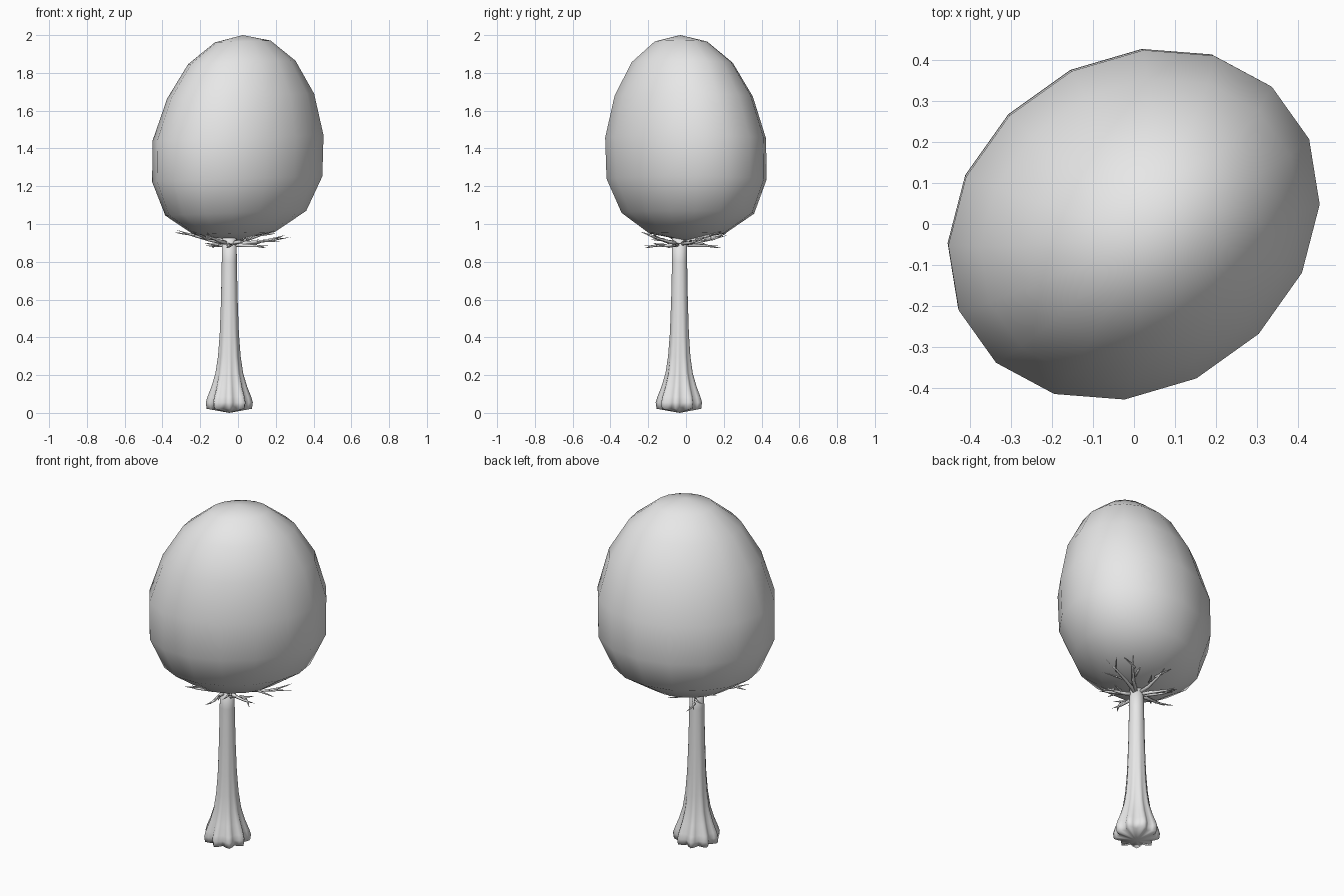
import bpy, bmesh, math
from mathutils import Vector

if "Cube" in bpy.data.objects:
    bpy.data.objects.remove(bpy.data.objects["Cube"])

grey = bpy.data.materials.new("plain_grey")
grey.diffuse_color = (0.8, 0.8, 0.8, 1)
grey.use_nodes = True
grey.node_tree.nodes["Principled BSDF"].inputs["Base Color"].default_value = grey.diffuse_color


def loft(bm, rings, start=None, end=None):
    """Skin rings of points; optional pole points close the ends."""
    vs = [[bm.verts.new(p) for p in r] for r in rings]
    n = len(vs[0])
    for a, b in zip(vs, vs[1:]):
        for i in range(n):
            j = (i + 1) % n
            bm.faces.new((a[i], a[j], b[j], b[i]))
    for pole, ring in ((start, vs[0]), (end, vs[-1])):
        if pole is not None:
            c = bm.verts.new(pole)
            for i in range(n):
                bm.faces.new((c, ring[i], ring[(i + 1) % n]))


def finish(name, bm):
    bmesh.ops.recalc_face_normals(bm, faces=bm.faces[:])
    me = bpy.data.meshes.new(name)
    bm.to_mesh(me)
    bm.free()
    for p in me.polygons:
        p.use_smooth = True
    me.materials.append(grey)
    ob = bpy.data.objects.new(name, me)
    bpy.context.collection.objects.link(ob)
    return ob


# Egg-shaped crown: oval in plan along a diagonal, leaning slightly
# each ring: z, scale, centre x, centre y
crown_rings = [(0.95, 0.47, -0.02, 0.005), (1.057, 0.82, -0.012, 0.01),
               (1.237, 0.99, -0.004, 0.003), (1.455, 0.995, 0.0, -0.002),
               (1.677, 0.855, 0.014, -0.012), (1.855, 0.625, 0.02, -0.02),
               (1.966, 0.325, 0.025, -0.026)]
ax_u, ax_v = Vector((0.455, 0.05)), Vector((0.023, 0.428))
rings = []
for z, s, cx, cy in crown_rings:
    ring = []
    for i in range(16):
        t = 2 * math.pi * i / 16
        p = (ax_u * math.cos(t) + ax_v * math.sin(t)) * s
        ring.append((cx + p.x, cy + p.y, z + 0.034 * p.x - 0.008 * p.y))
    rings.append(ring)
bm = bmesh.new()
loft(bm, rings, (-0.02, 0.005, 0.912), (0.025, -0.03, 2.0))
finish("crown", bm)

# Trunk: slender, flaring to a fluted root foot
TX, TY = -0.046, -0.034
# each ring: z, radius, flute depth
trunk_rings = [(0.022, 0.105, 0.16), (0.055, 0.112, 0.13), (0.085, 0.105, 0.12),
               (0.14, 0.087, 0.10), (0.21, 0.069, 0.08), (0.30, 0.058, 0.05),
               (0.42, 0.050, 0.03), (0.60, 0.044, 0.01), (0.80, 0.040, 0.0),
               (0.93, 0.038, 0.0)]
rings = []
for z, r, d in trunk_rings:
    ring = []
    for i in range(36):
        t = 2 * math.pi * i / 36 - math.pi / 2
        rr = r * (1 + d * math.cos(9 * (t + math.pi / 2)))
        ring.append((TX + rr * math.cos(t), TY + rr * math.sin(t), z))
    rings.append(ring)
bm = bmesh.new()
loft(bm, rings, (TX, TY, 0.0), (TX, TY, 0.94))
finish("trunk", bm)


# Thin bare twigs spreading under the crown
def twig(bm, a, b, r, bend):
    a, b = Vector(a), Vector(b)
    side = (b - a).cross(Vector((0, 0, 1))).normalized()
    up = side.cross(b - a).normalized()
    rs = []
    for k in (0, 0.35, 0.7):
        c = a.lerp(b, k) + (side * bend - up * abs(bend) * 0.5) * math.sin(math.pi * k)
        w = r * (1 - 0.75 * k)
        rs.append([c + side * w * math.cos(q) + up * w * math.sin(q)
                   for q in (math.pi * 2 * i / 5 for i in range(5))])
    loft(bm, rs, a, b)


# tips of the main twigs
tips = [(0.28, 0.10, 0.93), (0.17, 0.20, 0.965), (-0.03, 0.22, 0.94),
        (-0.17, 0.17, 0.885), (-0.24, 0.06, 0.95), (-0.33, -0.13, 0.97),
        (-0.20, -0.22, 0.95), (-0.03, -0.22, 0.885), (0.09, -0.20, 0.94),
        (0.16, -0.07, 0.885)]
bm = bmesh.new()
base = Vector((TX, TY, 0.895))
for i, tip in enumerate(tips):
    tip = Vector(tip)
    s = 1 if i % 2 else -1
    twig(bm, base, tip, 0.013, 0.012 * s)
    # forked side shoots
    d = tip - base
    across = Vector((-d.y, d.x, 0))
    for k, f in ((0.45, s), (0.65, -s)):
        start = base + d * k
        twig(bm, start, start + d * 0.32 + across * 0.18 * f
             + Vector((0, 0, 0.012 * f)), 0.007, 0.004 * f)
finish("twigs", bm)
